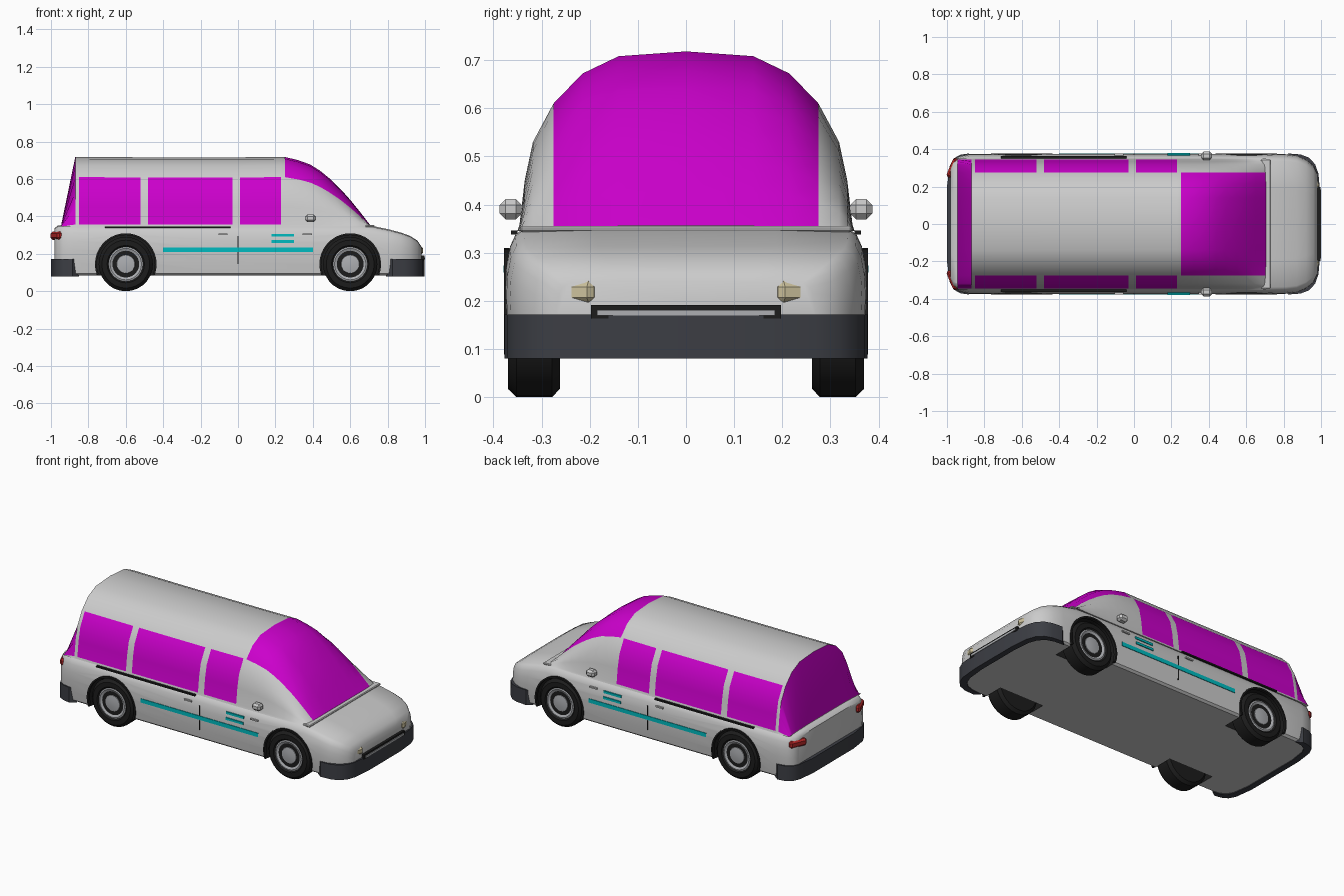
import bpy, bmesh, math
from mathutils import Matrix

if "Cube" in bpy.data.objects:
    bpy.data.objects.remove(bpy.data.objects["Cube"])


def mat(name, rgb):
    m = bpy.data.materials.new(name)
    m.diffuse_color = (*rgb, 1)
    m.use_nodes = True
    m.node_tree.nodes["Principled BSDF"].inputs["Base Color"].default_value = m.diffuse_color
    return m


GREY = mat("paint_grey", (0.8, 0.8, 0.8))
GLASS = mat("glass_magenta", (0.6, 0.0, 0.6))
TEAL = mat("stripe_teal", (0.0, 0.5, 0.53))
DARK = mat("trim_dark", (0.045, 0.048, 0.058))
BLACK = mat("rubber_black", (0.012, 0.012, 0.012))
RED = mat("lamp_red", (0.45, 0.02, 0.02))
LAMP = mat("lamp_cream", (0.6, 0.53, 0.33))
RIM = mat("rim_grey", (0.42, 0.43, 0.45))


def finish(name, bm, mats, angle=35):
    bmesh.ops.recalc_face_normals(bm, faces=bm.faces)
    me = bpy.data.meshes.new(name)
    bm.to_mesh(me)
    bm.free()
    for m in mats:
        me.materials.append(m)
    ob = bpy.data.objects.new(name, me)
    bpy.context.collection.objects.link(ob)
    if angle:
        smooth(ob, angle)
    return ob


def smooth(ob, angle=35):
    bpy.ops.object.select_all(action='DESELECT')
    ob.select_set(True)
    bpy.context.view_layer.objects.active = ob
    bpy.ops.object.shade_smooth_by_angle(angle=math.radians(angle))


def loft(rings, closed=True, caps=True):
    bm = bmesh.new()
    rows = [[bm.verts.new(p) for p in r] for r in rings]
    n = len(rows[0])
    for a, b in zip(rows, rows[1:]):
        for i in range(n if closed else n - 1):
            j = (i + 1) % n
            bm.faces.new((a[i], a[j], b[j], b[i]))
    if caps:
        bm.faces.new(rows[0])
        bm.faces.new(rows[-1])
    return bm


def lathe(name, x, side, profile, z, m, seg=28, caps=True):
    rings = [[(x + r * math.cos(2 * math.pi * i / seg), side * y,
               z + r * math.sin(2 * math.pi * i / seg)) for i in range(seg)]
             for r, y in profile]
    return finish(name, loft(rings, caps=caps), [m])


def box(name, c, size, m, turn=0, bevel=0):
    bm = bmesh.new()
    bmesh.ops.create_cube(bm, size=1)
    bmesh.ops.scale(bm, vec=size, verts=bm.verts)
    if bevel:
        bmesh.ops.bevel(bm, geom=bm.edges[:], offset=bevel, segments=1, affect='EDGES')
    bmesh.ops.transform(bm, matrix=Matrix.Translation(c) @ Matrix.Rotation(turn, 4, 'Z'),
                        verts=bm.verts)
    return finish(name, bm, [m], 0)


def mirrored(half):
    return half + [(-y, z) for y, z in reversed(half) if y > 1e-6]


# lower body: stations of (x, half width, top height)
BASE = 0.085
stations = [(-.98, .31, .338), (-.965, .342, .35), (-.935, .362, .355), (-.88, .373, .356),
            (-.6, .375, .356), (0, .375, .356), (.6, .375, .356), (.70, .375, .353),
            (.81, .373, .33), (.87, .366, .314), (.92, .345, .296), (.96, .312, .27),
            (.98, .27, .24)]
section = [(.94, 0), (.975, .04), (.992, .25), (1, .5), (.995, .68), (.975, .84),
           (.945, .93), (.90, .98), (.5, 1), (0, 1)]
body = finish("lower_body", loft([[(x, y * w, BASE + z * (t - BASE)) for y, z in mirrored(section)]
                                  for x, w, t in stations]), [GREY], 0)

# wheel wells cut into the body
for x in (-.6, .6):
    for s in (-1, 1):
        cut = lathe("well_cutter", x, s, [(.162, .235), (.162, .45)], .145, BLACK, 40)
        cut.hide_render = True
        mod = body.modifiers.new("well", 'BOOLEAN')
        mod.operation, mod.solver, mod.object = 'DIFFERENCE', 'EXACT', cut
        mod.material_mode = 'TRANSFER'
        bpy.context.view_layer.objects.active = body
        bpy.ops.object.modifier_apply(modifier=mod.name)
        bpy.data.objects.remove(cut)
smooth(body)

# cabin: arch section squashed in height along the windscreen and rear window
CB = .345
arch = [(.35, CB), (.346, .357), (.335, .45), (.318, .53), (.275, .61), (.215, .672),
        (.14, .708), (0, .718)]
heights = [(-.945, .03), (-.87, 1), (-.85, 1), (-.52, .995), (-.48, .995), (-.03, .995),
           (.01, .995), (.23, 1), (.25, 1), (.32, .955), (.385, .893), (.44, .8), (.49, .69),
           (.55, .535), (.6, .385), (.65, .22), (.705, .03)]
bm = loft([[(x, y, CB + (z - CB) * h) for y, z in mirrored(arch)] for x, h in heights])
panes = [(-.85, -.52), (-.48, -.03), (.01, .23)]
for f in bm.faces:
    c = f.calc_center_median()
    ys = [abs(v.co.y) for v in f.verts]
    xs = [v.co.x for v in f.verts]
    if len(f.verts) > 4 or max(xs) - min(xs) > 1:
        continue
    front = c.x > .25 and max(ys) < .28
    rear = c.x < -.87 and max(ys) < .348
    side = min(ys) > .27 and max(ys) < .348 and any(a < c.x < b for a, b in panes)
    f.material_index = int(front or rear or side)
finish("cabin_and_windows", bm, [GREY, GLASS])

# cowl under the windscreen
box("windscreen_cowl", (.705, 0, .349), (.05, .69, .012), GREY, bevel=.004)


# wraparound bumpers
def bumper(name, plan):
    path = plan + [(x, -y) for x, y in reversed(plan)]
    rings = []
    for x, y in path:
        k, d = .93, math.copysign(.035, x)
        rings.append([(x, y, .08), (x, y, .172), (x - d, y * k, .172), (x - d, y * k, .08)])
    finish(name, loft(rings), [DARK])


bumper("front_bumper", [(.825, .377), (.89, .372), (.935, .355), (.968, .32), (.986, .27), (.997, .15)])
bumper("rear_bumper", [(-.885, .377), (-.93, .37), (-.965, .35), (-.985, .31), (-1, .2)])

# front plate slot
box("grille_frame", (.975, 0, .177), (.042, .395, .028), BLACK)
box("grille_bar", (.979, 0, .175), (.042, .37, .011), RIM)

for s in (-1, 1):
    # wheels
    for x in (-.6, .6):
        lathe("tyre", x, s, [(.09, .262), (.128, .262), (.145, .278), (.145, .352),
                             (.128, .37), (.1, .37), (.09, .36)], .145, BLACK)
        lathe("rim", x, s, [(.092, .27), (.092, .364), (.084, .366), (.055, .352),
                            (.048, .362), (.02, .366)], .145, RIM)
        # thin arch lip
        arc = [math.radians(a) for a in range(-20, 201, 10)]
        lip = [[(x + r * math.cos(a), s * y, .145 + r * math.sin(a))
                for r, y in ((.155, .36), (.165, .36), (.165, .378), (.155, .378))] for a in arc]
        finish("arch_lip", loft(lip), [BLACK])
    # lamps
    box("headlamp", (.957, s * .245, .218), (.04, .118, .046), LAMP, s * .3, .012)
    box("tail_lamp", (-.97, s * .3, .297), (.032, .11, .044), RED, -s * .4, .011)
    # door mirrors
    box("door_mirror", (.388, s * .364, .39), (.058, .046, .042), GREY, bevel=.012)
    # sliding door rail, seams and handles
    box("door_rail", (-.375, s * .357, .342), (.67, .014, .009), BLACK)
    box("door_seam", (0, s * .374, .22), (.004, .004, .15), BLACK)
    for x in (-.08, .37):
        box("door_handle", (x, s * .37, .306), (.05, .012, .008), GREY)
    # side stripes
    box("long_stripe", (0, s * .374, .222), (.8, .008, .024), TEAL)
    for z, y in ((.266, .374), (.3, .369)):
        box("short_stripe", (.24, s * y, z), (.12, .01, .014), TEAL)
